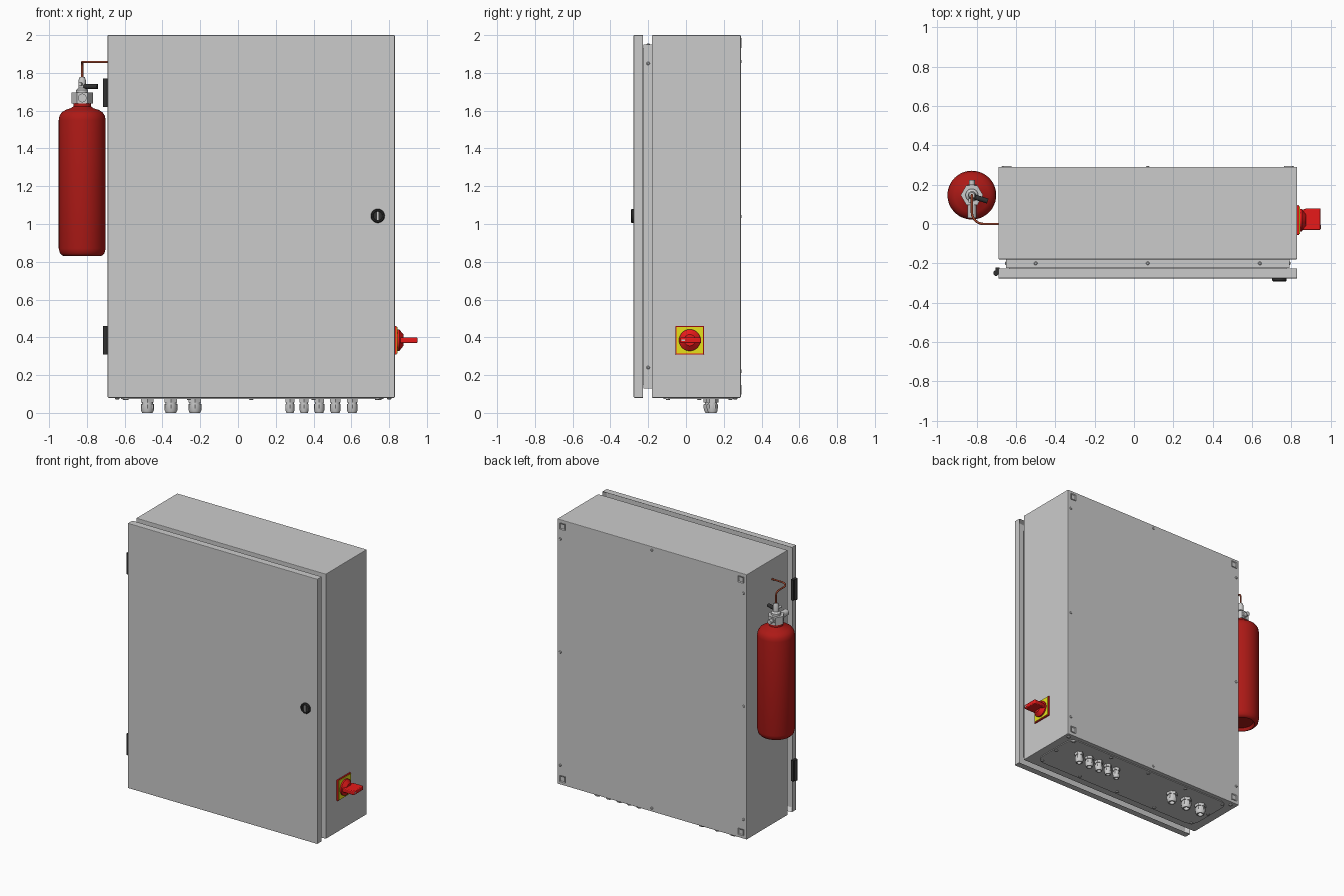
import bpy, bmesh
from math import pi, cos, sin
from mathutils import Vector

if "Cube" in bpy.data.objects:
    bpy.data.objects.remove(bpy.data.objects["Cube"])


def material(name, rgb):
    m = bpy.data.materials.new(name)
    m.diffuse_color = (*rgb, 1)
    m.use_nodes = True
    m.node_tree.nodes["Principled BSDF"].inputs["Base Color"].default_value = m.diffuse_color
    return m


RED = material("bottle_red", (0.42, 0.01, 0.008))
SIGNAL = material("signal_red", (0.8, 0.01, 0.01))
YELLOW = material("yellow", (0.8, 0.75, 0.01))
DARK = material("dark_plastic", (0.03, 0.03, 0.03))
COPPER = material("tube_red", (0.4, 0.07, 0.03))


def finish(name, bm, mat=None, smooth=True):
    bmesh.ops.recalc_face_normals(bm, faces=bm.faces)
    me = bpy.data.meshes.new(name)
    bm.to_mesh(me)
    bm.free()
    ob = bpy.data.objects.new(name, me)
    bpy.context.collection.objects.link(ob)
    if mat:
        me.materials.append(mat)
    if smooth:
        bpy.ops.object.select_all(action='DESELECT')
        ob.select_set(True)
        bpy.context.view_layer.objects.active = ob
        bpy.ops.object.shade_smooth_by_angle(angle=0.6)
    return ob


def box(name, lo, hi, mat=None, bevel=0):
    lo, hi = Vector(lo), Vector(hi)
    bm = bmesh.new()
    bmesh.ops.create_cube(bm, size=1)
    for v in bm.verts:
        v.co = (lo + hi) / 2 + v.co * (hi - lo)
    if bevel:
        bmesh.ops.bevel(bm, geom=bm.edges[:], offset=bevel, segments=2, affect='EDGES', profile=0.5)
    return finish(name, bm, mat, False)


def lathe(name, profile, origin, axis, mat=None, n=32):
    """Revolve (radius, height) points about an axis through origin."""
    rot = Vector((0, 0, 1)).rotation_difference(Vector(axis))
    bm = bmesh.new()
    rings = [[bm.verts.new(Vector(origin) + rot @ Vector((r * cos(2*pi*i/n), r * sin(2*pi*i/n), h)))
              for i in range(n)] for r, h in profile]
    for a, b in zip(rings, rings[1:]):
        for i in range(n):
            bm.faces.new((a[i], a[(i+1) % n], b[(i+1) % n], b[i]))
    bm.faces.new(rings[0])
    bm.faces.new(rings[-1])
    return finish(name, bm, mat)


def rod(name, origin, axis, r, length, mat=None, n=24):
    return lathe(name, [(r, 0), (r, length)], origin, axis, mat, n)


def screw(name, origin, axis, r=0.009, h=0.006):
    return lathe(name, [(r, 0), (r, h*0.5), (r*0.6, h)], origin, axis, None, 12)


def prism(name, pts, z0, z1, mat=None):
    bm = bmesh.new()
    f = bm.faces.new([bm.verts.new((x, y, z0)) for x, y in pts])
    r = bmesh.ops.extrude_face_region(bm, geom=[f])
    for v in r['geom']:
        if isinstance(v, bmesh.types.BMVert):
            v.co.z = z1
    return finish(name, bm, mat)


# cabinet body and sealing collar behind the door
X0, X1, CX = -0.69, 0.83, 0.07
box("cabinet_body", (X0, -0.18, 0.08), (X1, 0.29, 2.0), None, 0.004)
box("door_collar", (-0.65, -0.225, 0.13), (0.79, -0.17, 1.95))
box("collar_lip", (-0.635, -0.245, 0.15), (0.775, -0.215, 1.93))

# door pan: box with a recessed back
bm = bmesh.new()
bmesh.ops.create_cube(bm, size=1)
for v in bm.verts:
    v.co = Vector((CX, -0.251, 1.04)) + v.co * Vector((1.52, 0.052, 1.92))
back = [f for f in bm.faces if f.normal.y > 0.9]
bmesh.ops.inset_region(bm, faces=back, thickness=0.022)
bmesh.ops.translate(bm, verts=back[0].verts[:], vec=(0, -0.035, 0))
door = finish("door", bm, None, False)
bev = door.modifiers.new("edge", 'BEVEL')
bev.width, bev.segments = 0.004, 2

# hinges
for z in (0.31, 1.62):
    rod("hinge_barrel", (-0.702, -0.25, z), (0, 0, 1), 0.014, 0.15, DARK)
    box("hinge_leaf", (-0.705, -0.248, z), (-0.685, -0.222, z + 0.15), DARK)

# door lock
lathe("lock", [(0.037, 0), (0.037, 0.01), (0.032, 0.015), (0.026, 0.015), (0.024, 0.009)],
      (0.74, -0.277, 1.043), (0, -1, 0), DARK)
box("lock_slot", (0.735, -0.29, 1.02), (0.745, -0.28, 1.066))

# collar screws on sides and top
for z in (0.24, 1.85):
    screw("collar_screw", (0.79, -0.2, z), (1, 0, 0))
    screw("collar_screw", (-0.65, -0.2, z), (-1, 0, 0))
for x in (-0.5, CX, 0.64):
    screw("collar_screw", (x, -0.2, 1.95), (0, 0, 1))

# back mounting pads and screws
for sx in (-1, 1):
    for z in (0.125, 1.955):
        x = CX + sx * 0.715
        bm = bmesh.new()
        bmesh.ops.create_cube(bm, size=1)
        for v in bm.verts:
            v.co = Vector((x, 0.289, z)) + v.co * Vector((0.044, 0.012, 0.044))
        top = [f for f in bm.faces if f.normal.y > 0.9]
        bmesh.ops.inset_region(bm, faces=top, thickness=0.008)
        bmesh.ops.translate(bm, verts=top[0].verts[:], vec=(0, -0.004, 0))
        finish("mounting_pad", bm, None, False)
    for z in (0.22, 1.04, 1.86):
        screw("back_screw", (CX + sx * 0.735, 0.289, z), (0, 1, 0))
for z in (0.105, 1.975):
    screw("back_screw", (CX, 0.289, z), (0, 1, 0))

# rounded gland plate under the cabinet
R = 0.07
plate = []
for k, (x, y) in enumerate([(0.70, 0.19), (-0.55, 0.19), (-0.55, -0.05), (0.70, -0.05)]):
    for i in range(9):
        a = pi/2 * (k + i/8)
        plate.append((x + R * cos(a), y + R * sin(a)))
prism("gland_plate", plate, 0.074, 0.085)
for x in (-0.59, -0.26, CX, 0.40, 0.735):
    for y in (-0.095, 0.235):
        screw("plate_screw", (x, y, 0.074), (0, 0, -1), 0.011, 0.007)
for x in (-0.6, 0.75):
    screw("plate_screw", (x, 0.07, 0.074), (0, 0, -1), 0.011, 0.007)
for x in (-0.64, 0.80):
    screw("earth_screw", (x, 0.26, 0.08), (0, 0, -1), 0.012, 0.01)


# cable glands: hex nut plus domed cap
def gland(x, y, r):
    rod("gland_nut", (x, y, 0.076), (0, 0, -1), r * 1.12, 0.022, None, 6)
    lathe("gland_neck", [(r*0.85, 0), (r*0.85, 0.03), (r, 0.03), (r, 0.062), (r*0.8, 0.076),
                         (r*0.55, 0.076), (r*0.5, 0.05)], (x, y, 0.076), (0, 0, -1), None, 24)
    rod("gland_cap", (x, y, 0.044), (0, 0, -1), r * 1.08, 0.02, None, 6)


for x in (-0.48, -0.355, -0.228):
    gland(x, 0.13, 0.034)
for x, r in ((0.275, 0.024), (0.35, 0.024), (0.43, 0.027), (0.515, 0.028), (0.605, 0.028)):
    gland(x, 0.14, r)

# main switch: plate, flared base and flat handle
box("switch_frame", (0.828, -0.056, 0.309), (0.84, 0.096, 0.461), SIGNAL, 0.004)
box("switch_plate", (0.838, -0.05, 0.315), (0.844, 0.09, 0.455), YELLOW)
lathe("switch_dial", [(0.057, 0), (0.057, 0.012), (0.05, 0.018), (0.042, 0.024), (0.03, 0.034)],
      (0.842, 0.02, 0.385), (1, 0, 0), SIGNAL)
handle = prism("switch_handle", [(0.85, -0.03), (0.95, -0.03), (0.95, 0.08), (0.88, 0.08), (0.85, 0.07)],
               0.37, 0.4, SIGNAL)
hb = handle.modifiers.new("edge", 'BEVEL')
hb.width, hb.segments = 0.005, 2
box("switch_marker", (0.944, -0.025, 0.381), (0.9515, -0.005, 0.389))

# fire extinguisher bottle
EX, EY = -0.825, 0.147
lathe("extinguisher_bottle",
      [(0.085, 0.85), (0.095, 0.83), (0.106, 0.833), (0.118, 0.845), (0.124, 0.87), (0.124, 1.55), (0.12, 1.573),
       (0.108, 1.591), (0.088, 1.604), (0.06, 1.613), (0.047, 1.622), (0.045, 1.645)],
      (EX, EY, 0), (0, 0, 1), RED, 48)

# valve: hex collar, stem, side ports and lever
rod("valve_collar", (EX, EY, 1.638), (0, 0, 1), 0.057, 0.057, None, 6)
lathe("valve_stem", [(0.032, 1.69), (0.032, 1.71), (0.02, 1.72), (0.02, 1.76), (0.014, 1.778)],
      (EX, EY, 0), (0, 0, 1))
rod("valve_port", (EX, 0.03, 1.667), (0, 1, 0), 0.023, 0.17)
rod("valve_gauge", (EX, 0.19, 1.667), (0, 1, 0), 0.015, 0.035)
rod("valve_lever", (EX, EY - 0.005, 1.728), (0.95, -0.3, 0), 0.013, 0.085, DARK)
rod("valve_lock_pin", (EX, EY, 1.74), (-0.3, -0.95, 0), 0.009, 0.04)

# discharge tube into the cabinet
cu = bpy.data.curves.new("discharge_tube", 'CURVE')
cu.dimensions = '3D'
cu.bevel_depth, cu.bevel_resolution = 0.006, 3
path = [(EX, EY, 1.77), (EX, EY, 1.835), (EX, EY - 0.007, 1.852), (EX, EY - 0.025, 1.858), (EX, 0.06, 1.858)]
for i in range(1, 7):
    a = pi/2 * i/6
    path.append((EX + 0.06 * (1 - cos(a)), 0.06 - 0.06 * sin(a), 1.858))
path.append((-0.685, 0, 1.858))
sp = cu.splines.new('POLY')
sp.points.add(len(path) - 1)
for p, c in zip(sp.points, path):
    p.co = (*c, 1)
cu.materials.append(COPPER)
bpy.context.collection.objects.link(bpy.data.objects.new("discharge_tube", cu))
